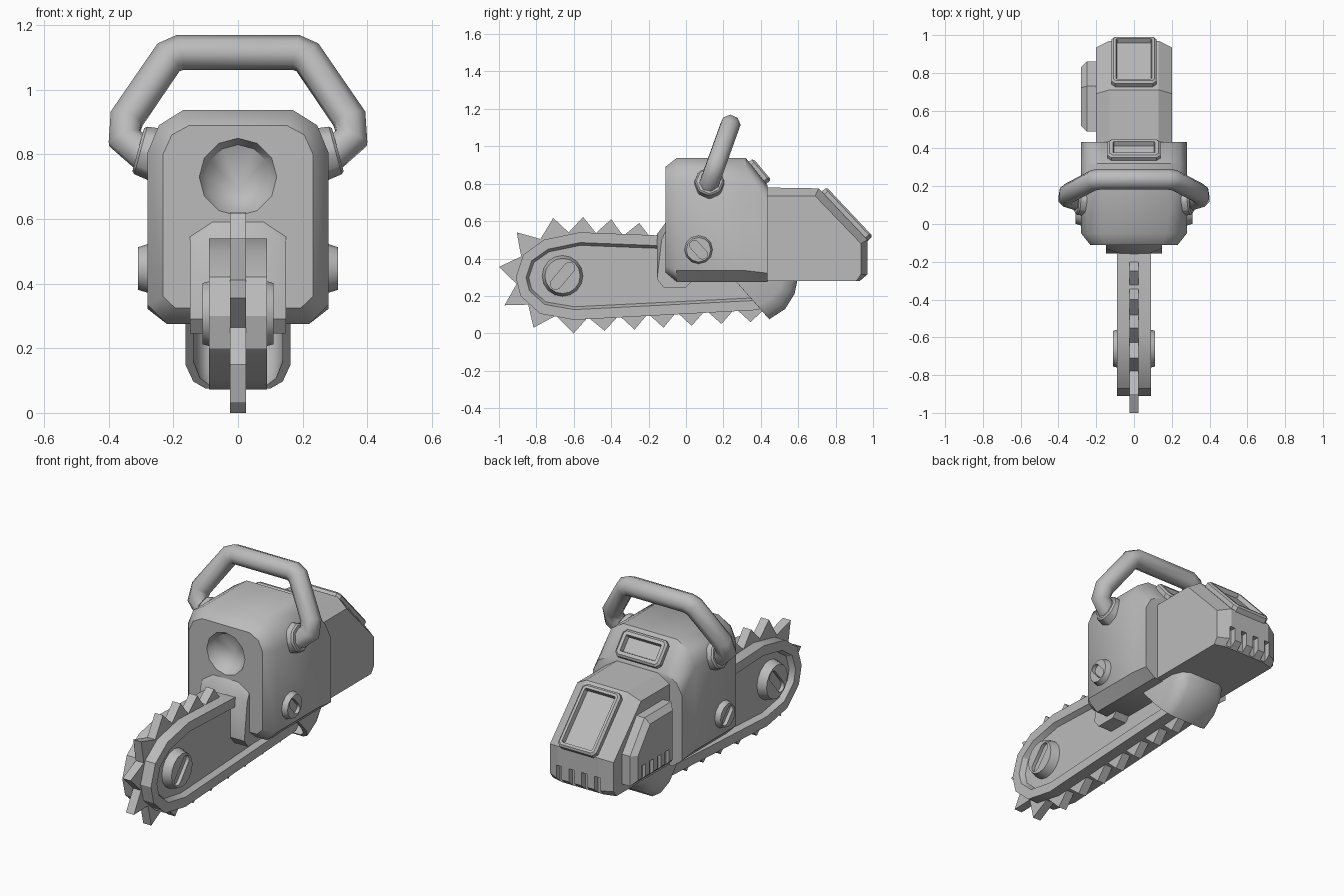
import bpy, bmesh, math
from mathutils import Vector, Matrix

cube = bpy.data.objects.get("Cube")
if cube:
    bpy.data.objects.remove(cube, do_unlink=True)

grey = bpy.data.materials.new("plain grey")
grey.use_nodes = True
grey.diffuse_color = (0.5, 0.5, 0.5, 1)
grey.node_tree.nodes["Principled BSDF"].inputs["Base Color"].default_value = (0.5, 0.5, 0.5, 1)


def make(name, bm):
    bmesh.ops.recalc_face_normals(bm, faces=bm.faces)
    mesh = bpy.data.meshes.new(name)
    bm.to_mesh(mesh)
    bm.free()
    obj = bpy.data.objects.new(name, mesh)
    mesh.materials.append(grey)
    bpy.context.collection.objects.link(obj)
    return obj


def loft_bm(sections):
    """Skin closed sections of equal point count and cap both ends."""
    bm = bmesh.new()
    rings = [[bm.verts.new(p) for p in s] for s in sections]
    n = len(rings[0])
    for a, b in zip(rings, rings[1:]):
        for i in range(n):
            j = (i + 1) % n
            bm.faces.new((a[i], a[j], b[j], b[i]))
    bm.faces.new(rings[0])
    bm.faces.new(rings[-1])
    bmesh.ops.recalc_face_normals(bm, faces=bm.faces)
    return bm


def inset_outline(pts, d):
    """Move a yz outline towards its middle by about d on each axis."""
    ys, zs = [p[0] for p in pts], [p[1] for p in pts]
    cy, cz = (min(ys) + max(ys)) / 2, (min(zs) + max(zs)) / 2
    fy, fz = 1 - 2 * d / (max(ys) - min(ys)), 1 - 2 * d / (max(zs) - min(zs))
    return [(cy + (y - cy) * fy, cz + (z - cz) * fz) for y, z in pts]


def side_loft(layers):
    """Loft yz outlines given as (x, outline)."""
    return loft_bm([[(x, y, z) for y, z in pts] for x, pts in layers])


def box_bm(size, matrix):
    bm = bmesh.new()
    bmesh.ops.create_cube(bm, size=1, matrix=matrix @ Matrix.Diagonal((*size, 1)))
    return bm


def disc_bm(loc, axis, r1, r2, depth, seg):
    bm = bmesh.new()
    rot = Vector(axis).to_track_quat('Z', 'Y').to_matrix().to_4x4()
    bmesh.ops.create_cone(bm, cap_ends=True, segments=seg, radius1=r1, radius2=r2,
                          depth=depth, matrix=Matrix.Translation(loc) @ rot)
    return bm


def cut(obj, cutter):
    cutter.hide_render = True
    mod = obj.modifiers.new("cut", 'BOOLEAN')
    mod.object = cutter
    mod.solver = 'EXACT'


def finish(obj, bevel=0, mirror=False, angle=32, cutters=()):
    for c in cutters:
        cut(obj, c)
    if bevel:
        b = obj.modifiers.new("bevel", 'BEVEL')
        b.width = bevel
        b.segments = 1
    if mirror:
        obj.modifiers.new("mirror", 'MIRROR')
    bpy.ops.object.select_all(action='DESELECT')
    obj.select_set(True)
    bpy.context.view_layer.objects.active = obj
    bpy.ops.object.convert(target='MESH')
    bpy.ops.object.shade_smooth_by_angle(angle=math.radians(angle))
    for c in cutters:
        bpy.data.objects.remove(c, do_unlink=True)
    return obj


# Guide bar with a sunken panel on each side
bar = [(-0.91, 0.3), (-0.87, 0.42), (-0.76, 0.5), (-0.57, 0.54), (0.2, 0.51), (0.45, 0.42),
       (0.47, 0.2), (0.39, 0.125), (-0.6, 0.072), (-0.78, 0.105), (-0.885, 0.2)]
bm = side_loft([(-0.09, bar), (0.09, bar)])
caps = [f for f in bm.faces if len(f.verts) == len(bar)]
bmesh.ops.inset_individual(bm, faces=caps, thickness=0.055)
bmesh.ops.inset_individual(bm, faces=caps, thickness=0.015, depth=-0.03)
finish(make("guide_bar", bm))

# Chain: tips with valleys pulled in between them
tips = [(0.345, 0.06), (0.19, 0.05), (0.03, 0.04), (-0.12, 0.03), (-0.275, 0.02), (-0.435, 0.013),
        (-0.6, 0), (-0.815, 0.03), (-0.97, 0.15), (-1, 0.355), (-0.905, 0.54), (-0.71, 0.617),
        (-0.55, 0.622), (-0.4, 0.61), (-0.25, 0.59), (-0.1, 0.575)]
chain = []
for a, b in zip(tips, tips[1:]):
    a, b = Vector(a), Vector(b)
    d = (b - a).normalized()
    chain += [a, (a + b) / 2 + Vector((d.y, -d.x)) * 0.08]
chain += [Vector(tips[-1]), Vector((0, 0.5)), Vector((0.4, 0.4)), Vector((0.42, 0.13))]
finish(make("saw_chain", side_loft([(-0.025, chain), (0.025, chain)])))


# Slotted discs on the bar nose and on the body sides
def slotted_disc(name, y, z, r, x0, x1, slot_len, slot_w, tilt, seg):
    disc = make(name, disc_bm(((x0 + x1) / 2, y, z), (1, 0, 0), r, r * 0.8, x1 - x0, seg))
    outline = []
    for i in range(12):
        t = math.pi * (i + 0.5) / 6
        along = math.cos(t) * slot_w + math.copysign(slot_len - slot_w, math.cos(t))
        p = Matrix.Rotation(tilt, 2) @ Vector((along, math.sin(t) * slot_w))
        outline.append((y + p.x, z + p.y))
    slot = make("slot_cutter", side_loft([(x1 - 0.02, outline), (x1 + 0.05, outline)]))
    finish(disc, mirror=True, cutters=[slot])


slotted_disc("nose_hubs", -0.66, 0.307, 0.118, 0.03, 0.11, 0.085, 0.03, math.radians(50), 16)
slotted_disc("body_bolts", 0.067, 0.447, 0.082, 0.26, 0.31, 0.058, 0.026, math.radians(-48), 12)

# Motor body
half = [(0.17, 0.937), (0.245, 0.89), (0.28, 0.805), (0.28, 0.335), (0.22, 0.275)]
front_half = [(0.15, 0.89), (0.205, 0.86), (0.232, 0.8), (0.232, 0.36), (0.195, 0.325)]


def body_section(y, pts, squash=1):
    full = pts + [(-x, z) for x, z in reversed(pts)]
    return [(x, y, 0.275 + (z - 0.275) * squash) for x, z in full]


body = make("motor_body", loft_bm([body_section(-0.11, front_half), body_section(-0.05, half),
                                   body_section(0.32, half), body_section(0.435, half, 0.78)]))
bm = disc_bm((0, -0.1, 0.73), (0, -1, 0), 0.1, 0.13, 0.06, 12)
cup = [f for f in bm.faces if f.calc_center_median().y > -0.075 and len(f.verts) == 12]
tip = bmesh.ops.poke(bm, faces=cup)["verts"][0]
tip.co += Vector((0, 0.05, -0.04))
finish(body, angle=40, cutters=[make("cup_cutter", bm)])

# Collar where the bar enters the body
collar = [(-0.155, 0.29), (-0.12, 0.245), (0.0, 0.245), (0.05, 0.3), (0.05, 0.55), (-0.11, 0.59), (-0.155, 0.53)]
low = [(y, min(z, 0.545)) for y, z in collar]
low[-1] = (-0.13, 0.5)
finish(make("bar_collar", side_loft([(-0.148, low), (-0.08, collar), (0.08, collar), (0.148, low)])))

# Rear housing with vent slots along the back edge
rear = [(0.4, 0.28), (0.93, 0.28), (0.97, 0.315), (0.97, 0.5), (0.71, 0.775), (0.4, 0.78)]
rear_side = [(0.4, 0.28), (0.91, 0.28), (0.935, 0.315), (0.935, 0.48), (0.69, 0.735), (0.4, 0.735)]
housing = make("rear_housing", side_loft([(-0.2, rear_side), (-0.13, rear), (0.13, rear), (0.2, rear_side)]))
vents = [make("vent_cutter", box_bm((0.035, 0.08, 0.12), Matrix.Translation((x, 0.975, 0.33))))
         for x in (-0.12, -0.04, 0.04, 0.12)]
finish(housing, cutters=vents, angle=25)

# Side cover with its own row of vents
cover = [(0.49, 0.33), (0.86, 0.33), (0.86, 0.5), (0.73, 0.67), (0.49, 0.67)]
side_cover = make("side_cover", side_loft([(-0.18, cover), (-0.25, cover), (-0.28, inset_outline(cover, 0.03))]))
vents = [make("vent_cutter", box_bm((0.04, 0.035, 0.12), Matrix.Translation((-0.28, 0.57 + 0.07 * i, 0.37))))
         for i in range(4)]
finish(side_cover, cutters=vents, angle=25)


# Framed panels on the sloping faces
def framed_panel(name, y, z, width, length, thick, slope, border):
    matrix = Matrix.Translation((0, y, z)) @ Matrix.Rotation(-math.radians(slope), 4, 'X')
    bm = box_bm((width, length, thick), matrix)
    normal = matrix.to_3x3() @ Vector((0, 0, 1))
    top = [f for f in bm.faces if f.normal.dot(normal) > 0.9]
    corners = [e for e in bm.edges if abs((e.verts[0].co - e.verts[1].co).normalized().dot(normal)) > 0.9]
    bmesh.ops.bevel(bm, geom=corners, offset=0.02, segments=1, affect='EDGES')
    top = [f for f in bm.faces if f.normal.dot(normal) > 0.9]
    bmesh.ops.inset_individual(bm, faces=top, thickness=0.012, depth=0.01)
    bmesh.ops.inset_individual(bm, faces=top, thickness=border)
    bmesh.ops.inset_individual(bm, faces=top, thickness=0.006, depth=-0.025)
    finish(make(name, bm), angle=20)


framed_panel("rear_panel", 0.853, 0.63, 0.24, 0.36, 0.04, 46.7, 0.015)
framed_panel("top_panel", 0.388, 0.862, 0.28, 0.15, 0.03, 50, 0.02)

# Hollow lower guard around the chain's back end
guard = [(0.22, 0.33), (0.26, 0.285), (0.445, 0.075), (0.53, 0.13), (0.58, 0.21), (0.595, 0.28), (0.59, 0.33)]
guard_side = [(0.22, 0.33), (0.26, 0.285), (0.38, 0.15), (0.45, 0.18), (0.5, 0.24), (0.52, 0.29), (0.52, 0.33)]


def guard_bm(shrink):
    shift = lambda pts: [(y - shrink, z) for y, z in pts]
    w, m = 0.163 - shrink, 0.1 - shrink / 2
    middle = [((a[0] * 0.3 + b[0] * 0.7), (a[1] * 0.3 + b[1] * 0.7)) for a, b in zip(guard_side, guard)]
    layers = [(w, guard_side), (w * 0.85, middle), (m, guard)]
    layers = [(x, shift(p)) for x, p in layers]
    return side_loft([(-x, p) for x, p in layers] + layers[::-1])


finish(make("lower_guard", guard_bm(0)), angle=45, cutters=[make("guard_cutter", guard_bm(0.025))])

# Front handle tube, leaning back
right = [(0.26, 0.775), (0.352, 0.85), (0.345, 0.91), (0.215, 1.1), (0.18, 1.115)]
path = [(x, 0.12 + (z - 0.79) * 0.36, z) for x, z in right + [(-x, z) for x, z in reversed(right)]]
curve = bpy.data.curves.new("top_handle", 'CURVE')
curve.dimensions = '3D'
curve.bevel_depth = 0.055
curve.bevel_resolution = 2
curve.use_fill_caps = True
spline = curve.splines.new('POLY')
spline.points.add(len(path) - 1)
for point, co in zip(spline.points, path):
    point.co = (*co, 1)
handle = bpy.data.objects.new("top_handle", curve)
curve.materials.append(grey)
bpy.context.collection.objects.link(handle)
finish(handle, angle=50)

# Nuts that hold the handle ends
nut = make("handle_nuts", disc_bm((0.275, 0.125, 0.805), (0.96, 0, 0.26), 0.088, 0.078, 0.07, 8))
finish(nut, bevel=0.008, mirror=True)
